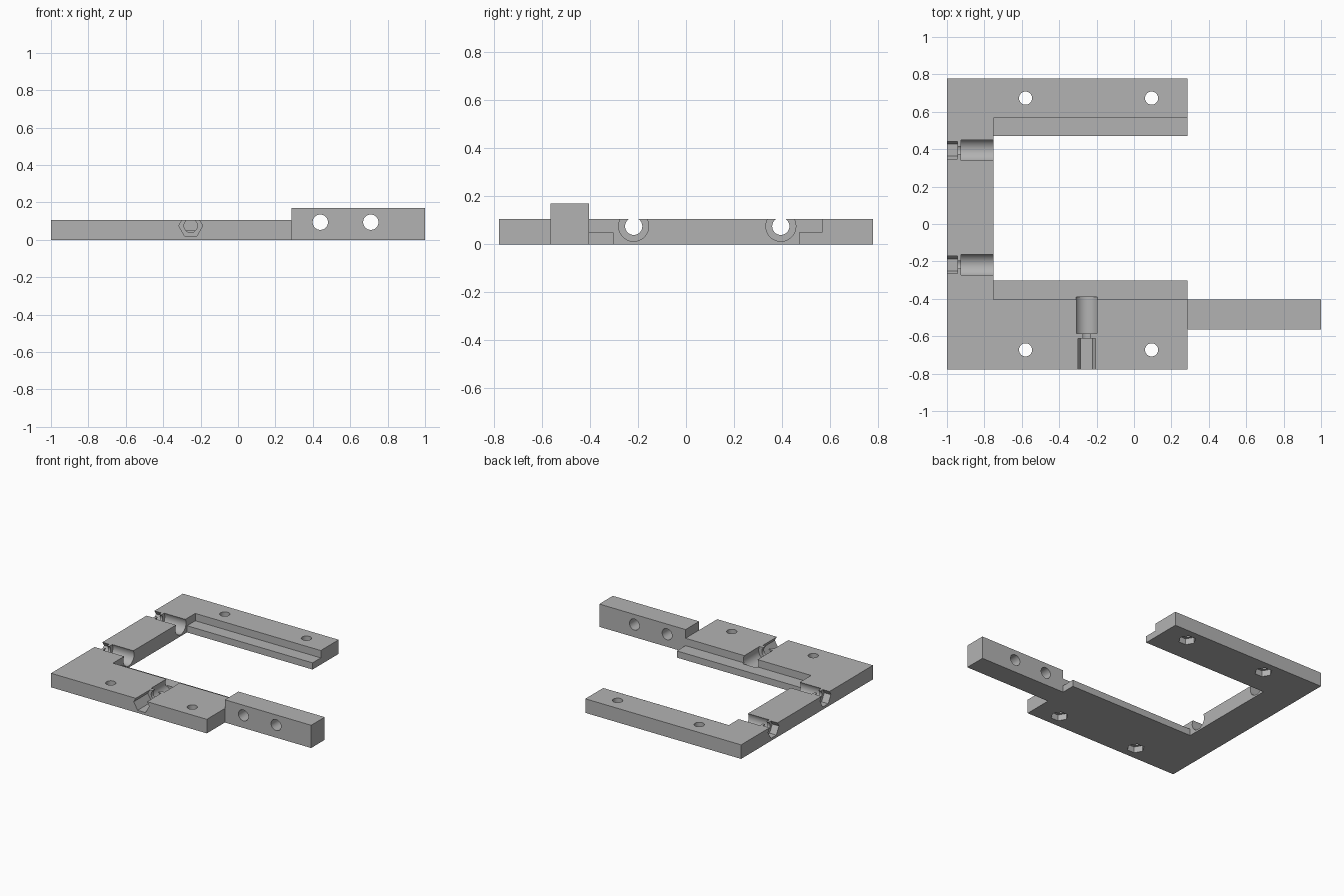
import bpy, bmesh, math

if "Cube" in bpy.data.objects:
    bpy.data.objects.remove(bpy.data.objects["Cube"])

grey = bpy.data.materials.new("plain grey")
grey.diffuse_color = (0.45, 0.45, 0.45, 1)
grey.use_nodes = True
grey.node_tree.nodes["Principled BSDF"].inputs["Base Color"].default_value = grey.diffuse_color


def finish(name, bm):
    bmesh.ops.recalc_face_normals(bm, faces=bm.faces)
    me = bpy.data.meshes.new(name)
    bm.to_mesh(me)
    bm.free()
    me.materials.append(grey)
    ob = bpy.data.objects.new(name, me)
    bpy.context.collection.objects.link(ob)
    return ob


def box(name, lo, hi):
    bm = bmesh.new()
    bmesh.ops.create_cube(bm, size=1)
    for v in bm.verts:
        v.co = [hi[i] if v.co[i] > 0 else lo[i] for i in range(3)]
    return finish(name, bm)


def prism(name, axis, center, r, start, end, sides=48):
    """Regular prism along an axis; center gives the other two coordinates."""
    bm = bmesh.new()
    rings = []
    for t in (start, end):
        ring = []
        for k in range(sides):
            a = 2 * math.pi * k / sides
            co = [center[0] + r * math.cos(a), center[1] + r * math.sin(a)]
            co.insert(axis, t)
            ring.append(bm.verts.new(co))
        bm.faces.new(ring)
        rings.append(ring)
    a, b = rings
    for k in range(sides):
        j = (k + 1) % sides
        bm.faces.new((a[k], a[j], b[j], b[k]))
    return finish(name, bm)


def cut(target, cutter):
    cutter.hide_render = True
    mod = target.modifiers.new("cut", 'BOOLEAN')
    mod.operation = 'DIFFERENCE'
    mod.solver = 'EXACT'
    mod.object = cutter
    bpy.context.view_layer.objects.active = target
    bpy.ops.object.modifier_apply(modifier=mod.name)
    bpy.data.objects.remove(cutter, do_unlink=True)


X, Y, Z = 0, 1, 2
RIGHT, TOP = 0.287, 0.105

# C-shaped frame with a lowered ledge along both arms
frame = box("frame_plate", (-1, -0.778, 0), (RIGHT, 0.778, TOP))
cut(frame, box("opening", (-0.75, -0.302, -0.1), (0.5, 0.47, 0.3)))
cut(frame, box("ledge_step", (-0.75, -0.405, 0.05), (0.5, 0.567, 0.3)))

# Fastener slots: round seat, narrow neck, hexagonal pocket
ZC = 0.075
for y in (0.395, -0.218):
    cut(frame, prism("seat", X, (y, ZC), 0.0625, -0.925, -0.70))
    cut(frame, prism("neck", X, (y, ZC), 0.036, -0.96, -0.90))
    cut(frame, prism("hex", X, (y, ZC), 0.064, -1.1, -0.945, 6))
cut(frame, prism("seat", Y, (-0.253, ZC), 0.0625, -0.585, -0.39))
cut(frame, prism("neck", Y, (-0.253, ZC), 0.036, -0.63, -0.56))
cut(frame, prism("hex", Y, (-0.253, ZC), 0.064, -0.9, -0.612, 6))

# Mounting holes with hexagonal nut pockets underneath
for x in (-0.58, 0.094):
    for y in (-0.673, 0.673):
        cut(frame, prism("hole", Z, (x, y), 0.035, -0.1, 0.3))
        cut(frame, prism("nut", Z, (x, y), 0.06, -0.1, 0.045, 6))

# Raised bar with two cross holes
bar = box("side_bar", (RIGHT, -0.565, 0), (1, -0.405, 0.17))
for x in (0.44, 0.71):
    cut(bar, prism("cross_hole", Y, (x, 0.094), 0.041, -0.9, -0.2))

# Smooth round walls, keep corners sharp
for ob in (frame, bar):
    bpy.ops.object.select_all(action='DESELECT')
    ob.select_set(True)
    bpy.context.view_layer.objects.active = ob
    bpy.ops.object.shade_smooth_by_angle(angle=math.radians(30))
